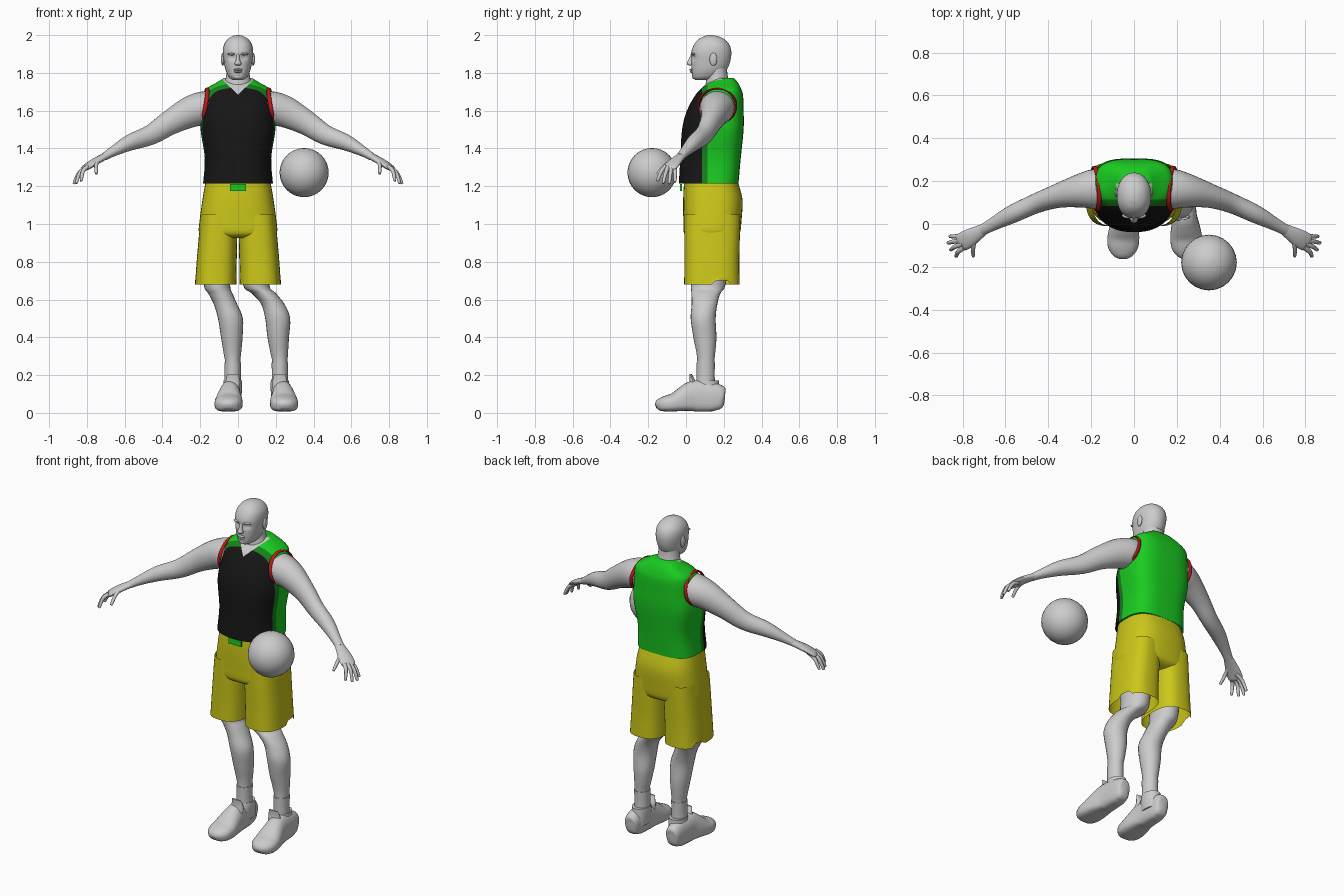
import bpy, bmesh, math
from mathutils import Vector

cube = bpy.data.objects.get("Cube")
if cube:
    bpy.data.objects.remove(cube, do_unlink=True)


def material(name, r, g, b):
    m = bpy.data.materials.new(name)
    m.use_nodes = True
    m.diffuse_color = (r, g, b, 1)
    m.node_tree.nodes["Principled BSDF"].inputs["Base Color"].default_value = (r, g, b, 1)
    return m


GREY = material("plain grey", 0.6, 0.6, 0.6)
BLACK = material("black cloth", 0.008, 0.008, 0.008)
GREEN = material("bright green", 0.01, 0.6, 0.015)
DARK = material("dark green", 0.008, 0.22, 0.012)
YELLOW = material("yellow cloth", 0.6, 0.57, 0.01)
RED = material("red trim", 0.5, 0.01, 0.01)


def finish(name, bm, *mats, angle=45):
    bmesh.ops.recalc_face_normals(bm, faces=bm.faces)
    mesh = bpy.data.meshes.new(name)
    bm.to_mesh(mesh)
    bm.free()
    for m in mats:
        mesh.materials.append(m)
    mesh.shade_smooth()
    mesh.set_sharp_from_angle(angle=math.radians(angle))
    obj = bpy.data.objects.new(name, mesh)
    bpy.context.collection.objects.link(obj)
    return obj


def spline(keys, steps):
    """Smoothly interpolate the key rings."""
    keys = [Vector(k) for k in keys]
    out = []
    for i in range(len(keys) - 1):
        p0, p1, p2, p3 = (keys[min(max(i + j, 0), len(keys) - 1)] for j in (-1, 0, 1, 2))
        for s in range(steps):
            t = s / steps
            out.append(p1 + (p2 - p0) * (t / 2) + (2 * p0 - 5 * p1 + 4 * p2 - p3) * (t * t / 2)
                       + (3 * p1 - p0 - 3 * p2 + p3) * (t ** 3 / 2))
    return out + [keys[-1]]


def power(v, p):
    return math.copysign(abs(v) ** (2 / p), v)


def loft(keys, upright=True, n=24, front=2, back=2, steps=4, caps=True):
    """Skin through rings given as x, y, z, half width, half depth."""
    bm = bmesh.new()
    rings = spline(keys, steps)
    loops = []
    for i, k in enumerate(rings):
        c = Vector(k[:3])
        side, up = Vector((1, 0, 0)), Vector((0, 1, 0))
        if not upright:
            t = Vector(rings[min(i + 1, len(rings) - 1)][:3]) - Vector(rings[max(i - 1, 0)][:3])
            side = t.cross(Vector((0, 0, 1))).normalized()
            up = side.cross(t).normalized()
        loop = []
        for j in range(n):
            a = math.tau * j / n
            p = front if math.sin(a) < 0 else back
            loop.append(bm.verts.new(c + side * power(math.cos(a), p) * max(k[3], 0.001)
                                     + up * power(math.sin(a), p) * max(k[4], 0.001)))
        loops.append(loop)
    for a, b in zip(loops, loops[1:]):
        for j in range(n):
            bm.faces.new((a[j], a[j - 1], b[j - 1], b[j]))
    if caps:
        bm.faces.new(loops[0])
        bm.faces.new(loops[-1])
    return bm


def ellipsoid(name, center, size, mat, u=24, v=16):
    bm = bmesh.new()
    bmesh.ops.create_uvsphere(bm, u_segments=u, v_segments=v, radius=1)
    for vert in bm.verts:
        vert.co = Vector(a * s for a, s in zip(vert.co, size)) + Vector(center)
    return finish(name, bm, mat)


# Vest: cut along the colour borders, then coloured by region
bm = loft([(0, .12, 1.215, .185, .158), (0, .13, 1.35, .176, .16), (0, .142, 1.5, .198, .163),
           (0, .155, 1.6, .19, .15), (0, .175, 1.68, .182, .127), (0, .185, 1.715, .17, .107),
           (0, .195, 1.745, .12, .082), (0, .205, 1.772, .075, .05)], n=48, front=2.3, back=3.2)
cuts = [((0, .085, 0), (0, 1, 0)), ((0, .115, 0), (0, 1, 0)),
        ((0, 0, 1.685), (.95, 0, -1)), ((0, 0, 1.685), (-.95, 0, -1))]
for co, no in cuts:
    bmesh.ops.bisect_plane(bm, geom=bm.verts[:] + bm.edges[:] + bm.faces[:], plane_co=co, plane_no=no)
for f in bm.faces:
    c = f.calc_center_median()
    if c.z > 1.685 + .95 * abs(c.x) and c.y < .19:
        f.material_index = 3
    else:
        f.material_index = 0 if c.y < .085 else 1 if c.y < .115 else 2
finish("vest", bm, BLACK, DARK, GREEN, GREY, angle=60)

# Waist tab
bm = bmesh.new()
bmesh.ops.create_cube(bm, size=1)
for v in bm.verts:
    v.co = Vector((v.co.x * .085, v.co.y * .009 - .026, v.co.z * .035 + 1.193))
finish("waist_tab", bm, GREEN)

# Shorts: hips and two open legs
finish("shorts_hips", loft([(0, .132, 1.225, .172, .142), (0, .142, 1.13, .188, .157),
                            (0, .14, 1.02, .203, .154), (0, .137, .95, .205, .147),
                            (0, .137, .925, .16, .11)], n=40, front=2.7, back=2.7), YELLOW)
for s, word in ((-1, "right"), (1, "left")):
    bm = loft([(s * .1, .14, 1.05, .098, .148), (s * .106, .138, .93, .102, .147),
               (s * .113, .137, .8, .106, .145), (s * .118, .137, .68, .109, .147)],
              n=40, front=2.7, back=2.7, caps=False)
    for v in bm.verts:
        if v.co.z < .685 and s * v.co.x > .15 and abs(v.co.y - .19) < .03:
            v.co.z += .035
    finish(word + "_shorts_leg", bm, YELLOW)

# Head with eye sockets
bm = loft([(0, .085, 1.762, .026, .035), (0, .105, 1.778, .048, .07), (0, .122, 1.815, .066, .092),
           (0, .131, 1.86, .075, .103), (0, .134, 1.91, .08, .106), (0, .136, 1.95, .074, .093),
           (0, .135, 1.98, .053, .066), (0, .132, 1.996, .025, .03), (0, .132, 2.0, .004, .004)],
          n=40, front=2.3, back=2.1, steps=6)
for v in bm.verts:
    if v.co.y < .1:
        d = ((abs(v.co.x) - .033) / .018) ** 2 + ((v.co.z - 1.882) / .013) ** 2
        v.co.y += .013 * math.exp(-d)
finish("head", bm, GREY, angle=70)
finish("neck", loft([(0, .175, 1.67, .085, .075), (0, .168, 1.74, .072, .064), (0, .165, 1.79, .062, .055),
                     (0, .16, 1.85, .06, .055)]), GREY)
finish("nose", loft([(0, .035, 1.9, .008, .008), (0, .027, 1.87, .01, .014), (0, .022, 1.848, .018, .018),
                     (0, .03, 1.838, .012, .01)], n=12), GREY)
ellipsoid("upper_lip", (0, .03, 1.817), (.024, .012, .006), GREY)
ellipsoid("lower_lip", (0, .032, 1.806), (.021, .012, .006), GREY)
ellipsoid("chin", (0, .048, 1.78), (.024, .016, .014), GREY)

for s, word in ((-1, "right"), (1, "left")):
    ellipsoid(word + "_ear", (s * .081, .145, 1.872), (.009, .02, .034), GREY)
    ellipsoid(word + "_brow", (s * .03, .04, 1.9), (.026, .014, .007), GREY)

    # Armhole trim: a flattened tube leaning with the shoulder
    keys = []
    for i in range(33):
        a = math.tau * i / 32
        keys.append((math.cos(a), math.sin(a)))
    bm = bmesh.new()
    loops = []
    for cy, cz in keys[:-1]:
        loop = []
        for j in range(8):
            b = math.tau * j / 8
            r = 1 + .06 * math.cos(b)
            y, z = .165 + .1 * r * cy, 1.625 + .092 * r * cz
            x = .178 - .17 * (z - 1.625) + .06 * (y - .165) + .011 * math.sin(b)
            loop.append(bm.verts.new((s * x, y, z)))
        loops.append(loop)
    for i in range(32):
        for j in range(8):
            bm.faces.new((loops[i][j], loops[i][j - 1], loops[i - 1][j - 1], loops[i - 1][j]))
    finish(word + "_armhole_trim", bm, RED)

    # Arm and palm
    arm = [(.12, .17, 1.635, .085, .075), (.19, .163, 1.612, .092, .088), (.26, .153, 1.59, .077, .082),
           (.36, .13, 1.537, .056, .066), (.46, .095, 1.473, .046, .054), (.57, .045, 1.432, .042, .043),
           (.66, -.002, 1.385, .03, .027), (.71, -.03, 1.355, .025, .02)]
    finish(word + "_arm", loft([(s * k[0], *k[1:]) for k in arm], upright=False), GREY)
    palm = [(.69, -.018, 1.365, .024, .018), (.73, -.042, 1.345, .033, .018), (.77, -.066, 1.322, .042, .017),
            (.805, -.086, 1.298, .042, .014), (.815, -.092, 1.29, .03, .008)]
    finish(word + "_palm", loft([(s * k[0], *k[1:]) for k in palm], upright=False, n=16), GREY)

    # Fingers from little to index, then thumb
    digits = [((.785, -.058, 1.306), (.858, -.058, 1.228)), ((.795, -.075, 1.306), (.867, -.088, 1.218)),
              ((.8, -.093, 1.304), (.855, -.12, 1.22)), ((.795, -.11, 1.304), (.83, -.15, 1.232)),
              ((.735, -.06, 1.335), (.75, -.148, 1.27))]
    for i, (a, b) in enumerate(digits):
        a, b = Vector((s * a[0], *a[1:])), Vector((s * b[0], *b[1:]))
        mid = (a + b) / 2 + Vector((s * .008, 0, .012))
        tip = b + (b - mid).normalized() * .005
        path = [(*a, .012, .012), (*mid, .0105, .0105), (*b, .008, .008), (*tip, .002, .002)]
        finish(word + ("_thumb" if i == 4 else "_finger_%d" % (i + 1)),
               loft(path, upright=False, n=10, steps=3), GREY)

# Legs: both knees lean towards the left
legs = [(-.115, .1, .13, .85, .08, .1), (-.112, .095, .118, .68, .07, .092), (-.092, .14, .105, .63, .064, .076),
        (-.066, .185, .098, .575, .062, .068), (-.04, .21, .091, .5, .066, .066), (-.033, .213, .1, .4, .057, .061),
        (-.03, .218, .105, .32, .047, .05), (-.028, .222, .105, .26, .04, .045), (-.028, .222, .105, .12, .04, .045)]
shoe = [(.205, .07, .012, .02), (.195, .072, .038, .055), (.16, .082, .047, .073), (.1, .087, .052, .08),
        (.04, .088, .056, .082), (-.01, .074, .066, .067), (-.06, .057, .074, .05), (-.11, .048, .07, .041),
        (-.145, .041, .048, .03), (-.16, .036, .02, .012)]
for side, (s, word) in enumerate(((-1, "right"), (1, "left"))):
    ankle = legs[-1][side]
    finish(word + "_leg", loft([(k[side], *k[2:]) for k in legs]), GREY)
    finish(word + "_sock", loft([(ankle, .104, .12, .045, .05), (ankle, .104, .2, .043, .048),
                                 (ankle, .104, .268, .044, .049)]), GREY)
    foot = []
    for y, z, w, h in shoe:
        splay = s * (.014 + max(0, .06 - y) * .06)
        foot.append((ankle + splay, y, z, w, h))
    finish(word + "_shoe", loft(foot, upright=False, front=3.4, back=2.2), GREY, angle=60)
    finish(word + "_shoe_collar", loft([(ankle + s * .008, .115, .07, .053, .075), (ankle, .112, .14, .05, .065),
                                        (ankle, .114, .172, .048, .06)]), GREY)
    finish(word + "_shoe_tongue", loft([(ankle + s * .01, .025, .1, .045, .03), (ankle, .035, .16, .04, .018),
                                        (ankle, .025, .205, .03, .006)], n=16), GREY)

# Ball
ellipsoid("ball", (.35, -.18, 1.272), (.13, .13, .13), GREY)
